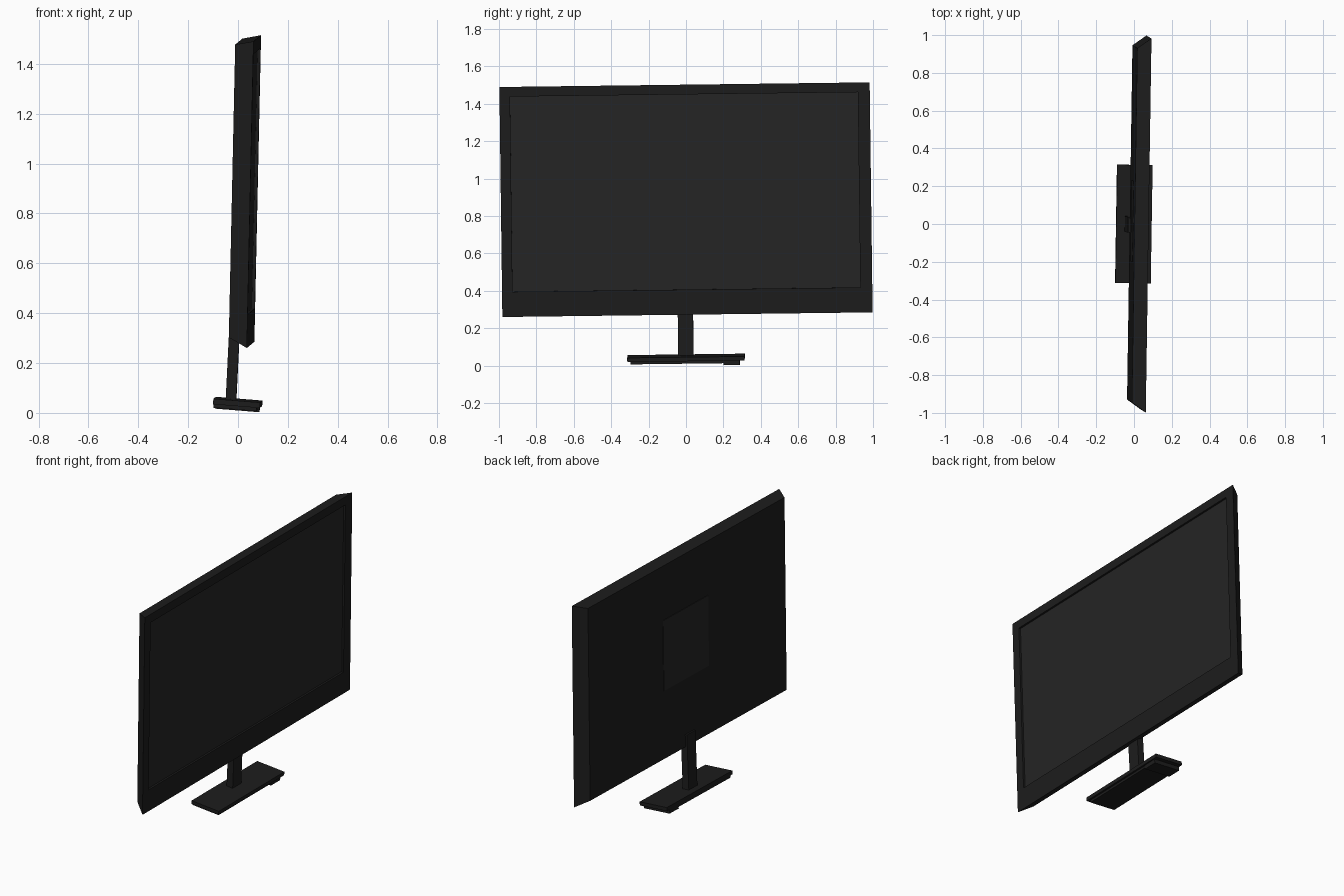
import bpy
from mathutils import Matrix

if "Cube" in bpy.data.objects:
    bpy.data.objects.remove(bpy.data.objects["Cube"])


def material(name, v):
    m = bpy.data.materials.new(name)
    m.diffuse_color = (v, v, v, 1)
    m.use_nodes = True
    m.node_tree.nodes["Principled BSDF"].inputs["Base Color"].default_value = m.diffuse_color
    return m


PLASTIC = material("black_plastic", 0.012)
GLASS = material("dark_glass", 0.018)


def frame(origin, pitch):
    """Slightly turned local frame shared by the parts."""
    return (Matrix.Translation(origin) @ Matrix.Rotation(-0.015, 4, 'Z')
            @ Matrix.Rotation(pitch, 4, 'Y') @ Matrix.Rotation(0.0126, 4, 'X'))


def loft(name, rects, mat, mtx):
    """Loft rectangles (x, y0, y1, z0, z1) and cap both ends."""
    verts, faces = [], []
    for x, y0, y1, z0, z1 in rects:
        verts += [(x, y0, z0), (x, y1, z0), (x, y1, z1), (x, y0, z1)]
    for i in range(len(rects) - 1):
        for j in range(4):
            a, b = 4 * i + j, 4 * i + (j + 1) % 4
            faces.append((a, b, b + 4, a + 4))
    n = 4 * len(rects)
    faces += [(3, 2, 1, 0), (n - 4, n - 3, n - 2, n - 1)]
    me = bpy.data.meshes.new(name)
    me.from_pydata(verts, [], faces)
    me.materials.append(mat)
    ob = bpy.data.objects.new(name, me)
    bpy.context.collection.objects.link(ob)
    ob.matrix_world = mtx
    return ob


def box(name, x, y, z, mat, mtx):
    return loft(name, [(x[0], *y, *z), (x[1], *y, *z)], mat, mtx)


head = frame((0.064, 0, 0.8875), 0.022)
stand = frame((-0.028, 0, 0.05), 0.05)
foot = frame((0, 0, 0.053), 0.08)

# Tapered housing with a recessed opening at the front
opening = (-0.934, 0.926, -0.481, 0.563)
loft("housing", [(-0.074, -0.938, 0.938, -0.575, 0.60),
                 (0, -0.99, 0.99, -0.615, 0.615),
                 (0, *opening),
                 (-0.014, *opening)], PLASTIC, head)
box("screen", (-0.02, -0.012), opening[:2], opening[2:], GLASS, head)

# Mounting plate on the back
box("back_plate", (-0.077, -0.07), (-0.20, 0.23), (-0.16, 0.27), GLASS, head)

# Stand
box("neck", (-0.021, 0.021), (-0.041, 0.041), (-0.01, 0.34), PLASTIC, stand)
box("base", (-0.094, 0.094), (-0.313, 0.313), (-0.022, 0), PLASTIC, foot)
box("base_underside", (-0.092, 0.082), (-0.295, 0.21), (-0.036, -0.02), PLASTIC, foot)
box("base_foot", (-0.092, 0.086), (0.2, 0.288), (-0.046, -0.02), PLASTIC, foot)
